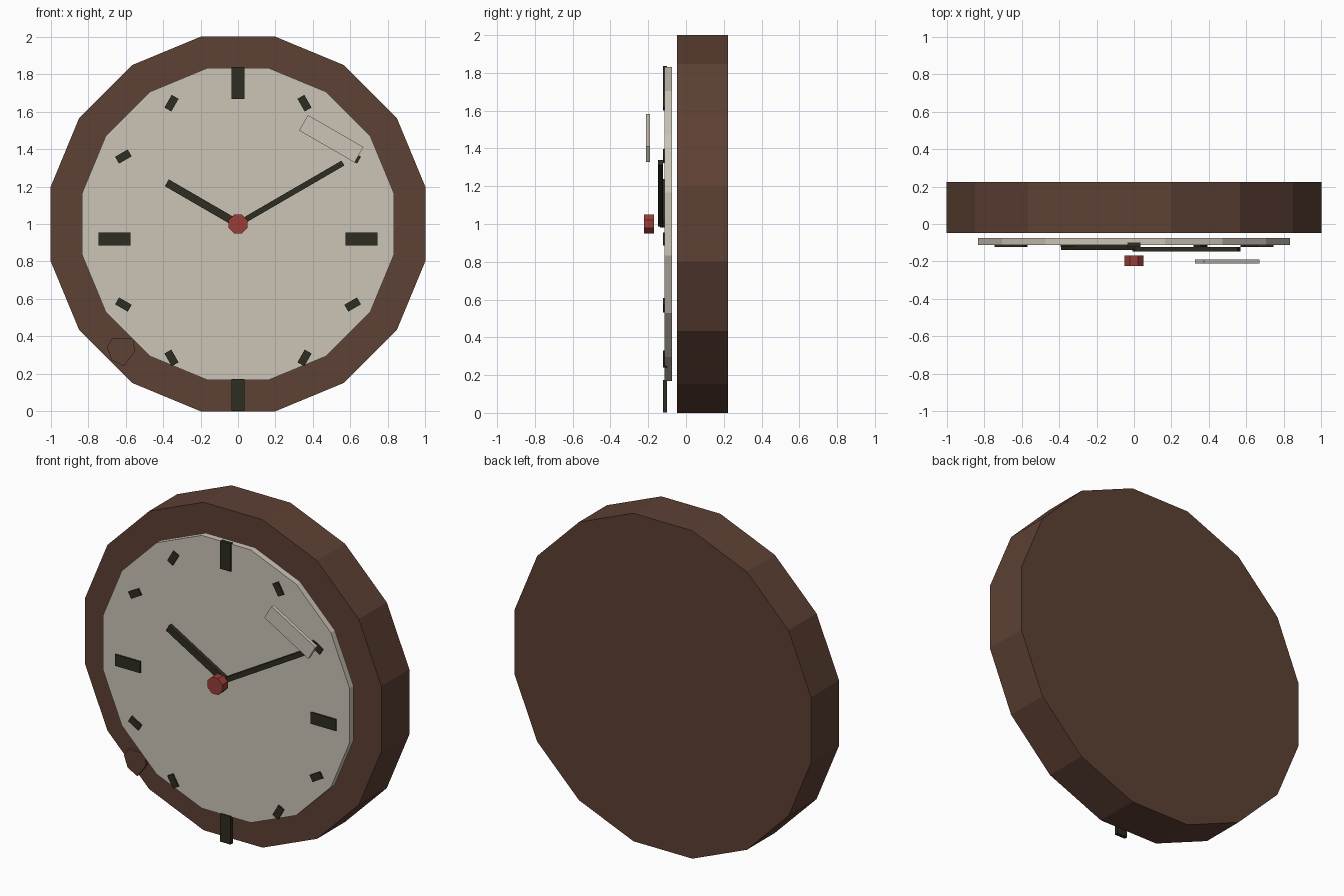
import bpy, math
from mathutils import Matrix

if "Cube" in bpy.data.objects:
    bpy.data.objects.remove(bpy.data.objects["Cube"])


def mat(name, rgb):
    m = bpy.data.materials.new(name)
    m.diffuse_color = (*rgb, 1)
    m.use_nodes = True
    m.node_tree.nodes["Principled BSDF"].inputs["Base Color"].default_value = m.diffuse_color
    return m


wood = mat("brown wood", (0.11, 0.052, 0.034))
cream = mat("cream", (0.60, 0.55, 0.47))
dark = mat("dark green black", (0.026, 0.026, 0.016))
red = mat("red", (0.32, 0.048, 0.04))


def prism(name, pts, y0, y1, material):
    """Extrude an outline of (x, z) points, counter-clockwise from the front."""
    n = len(pts)
    verts = [(x, y0, z) for x, z in pts] + [(x, y1, z) for x, z in pts]
    faces = [tuple(range(n)), tuple(range(2 * n - 1, n - 1, -1))]
    faces += [(i, i + n, (i + 1) % n + n, (i + 1) % n) for i in range(n)]
    me = bpy.data.meshes.new(name)
    me.from_pydata(verts, [], faces)
    me.materials.append(material)
    ob = bpy.data.objects.new(name, me)
    bpy.context.collection.objects.link(ob)
    return ob


def disc(name, cx, cz, apothem, n, y0, y1, material):
    r = apothem / math.cos(math.pi / n)
    pts = [(cx + r * math.cos((i + 0.5) * math.tau / n),
            cz + r * math.sin((i + 0.5) * math.tau / n)) for i in range(n)]
    return prism(name, pts, y0, y1, material)


def bar(name, cx, cz, length, width, deg, y0, y1, material):
    c, s = math.cos(math.radians(deg)), math.sin(math.radians(deg))
    pts = []
    for u, v in ((-1, -1), (1, -1), (1, 1), (-1, 1)):
        a, b = u * length / 2, v * width / 2
        pts.append((cx + a * c - b * s, cz + a * s + b * c))
    return prism(name, pts, y0, y1, material)


def hand(name, x, z, width, y0, y1):
    dx, dz = x, z - 1
    bar(name, x / 2, 1 + dz / 2, math.hypot(dx, dz), width,
        math.degrees(math.atan2(dz, dx)), y0, y1, dark)


# Case and dial
disc("case", 0, 1, 1.0, 16, -0.047, 0.223, wood)
disc("dial", 0, 1, 0.832, 16, -0.113, -0.074, cream)

# Hour marks
for k in range(12):
    a = math.radians(90 - 30 * k)
    if k % 3 == 0:
        bar("large_mark", 0.66 * math.cos(a), 0.92 + 0.832 * math.sin(a),
            0.17, 0.07, 90 - 30 * k, -0.122, -0.10, dark)
    else:
        x = 0.355 if k in (1, 5, 7, 11) else 0.612
        z = 0.68 if k in (1, 5, 7, 11) else 0.395
        bar("small_mark", math.copysign(x, math.cos(a)),
            0.965 + math.copysign(z, math.sin(a)),
            0.078, 0.042, 30 * k - 90, -0.122, -0.10, dark)

# Hands and hub
hand("hour_hand", -0.38, 1.22, 0.042, -0.138, -0.112)
hand("minute_hand", 0.56, 1.325, 0.03, -0.147, -0.122)
disc("hub", 0, 1.0, 0.05, 8, -0.223, -0.169, red)

# Glass glint floating in front, and the wood chip on the rim
bar("glass_glint", 0.498, 1.455, 0.342, 0.095, -30, -0.212, -0.19, cream)
prism("rim_chip", [(-0.70, 0.345), (-0.675, 0.275), (-0.61, 0.24), (-0.55, 0.32),
                   (-0.56, 0.39), (-0.67, 0.39)], -0.10, -0.08, wood)
